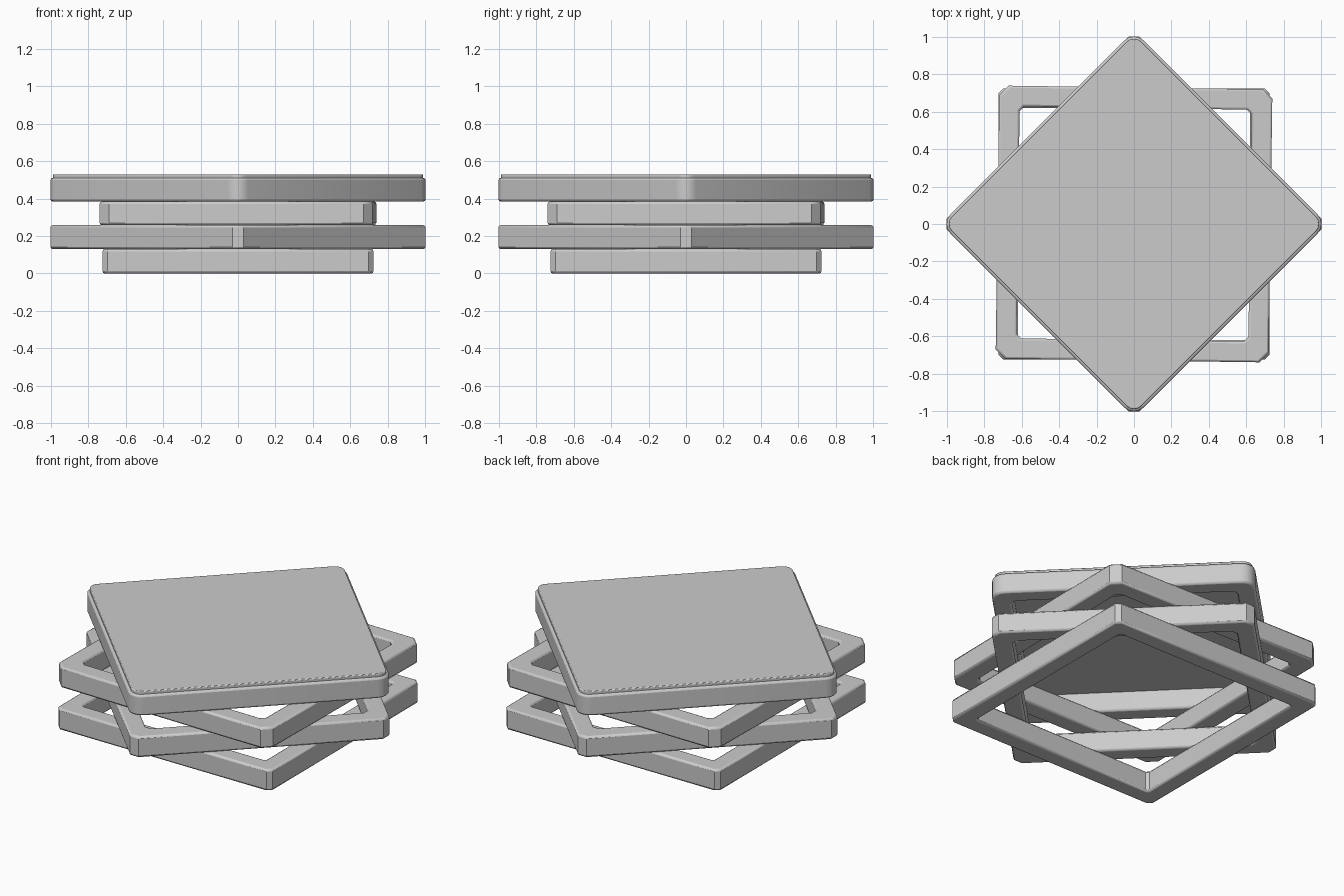
import bpy, bmesh
from math import sin, cos, pi, radians

if "Cube" in bpy.data.objects:
    bpy.data.objects.remove(bpy.data.objects["Cube"])


def corner_square(half, r, segs):
    """Square outline with corners cut or rounded by r."""
    pts = []
    for k in range(4):
        a0 = k * pi / 2
        c = half - r
        sx, sy = [(1, 1), (-1, 1), (-1, -1), (1, -1)][k]
        for i in range(segs + 1):
            a = a0 + i / segs * pi / 2
            pts.append((sx * c + r * cos(a), sy * c + r * sin(a)))
    return pts


def finish(name, bm, turn, bevel):
    bmesh.ops.recalc_face_normals(bm, faces=bm.faces)
    me = bpy.data.meshes.new(name)
    bm.to_mesh(me)
    bm.free()
    ob = bpy.data.objects.new(name, me)
    bpy.context.collection.objects.link(ob)
    ob.rotation_euler.z = radians(turn)
    m = ob.modifiers.new("soft_edges", 'BEVEL')
    m.width = bevel
    m.segments = 2
    m.limit_method = 'ANGLE'
    m.angle_limit = radians(50)
    bpy.ops.object.select_all(action='DESELECT')
    ob.select_set(True)
    bpy.context.view_layer.objects.active = ob
    bpy.ops.object.shade_smooth_by_angle(angle=radians(35))
    return ob


def frame(name, half, wall, r_out, r_in, segs, z0, z1, turn, bevel=0.012):
    bm = bmesh.new()
    outer = corner_square(half, r_out, segs)
    inner = corner_square(half - wall, r_in, segs)
    loops = [[bm.verts.new((x, y, z)) for x, y in p]
             for p, z in ((outer, z0), (outer, z1), (inner, z1), (inner, z0))]
    n = len(outer)
    for k in range(4):
        a, b = loops[k], loops[(k + 1) % 4]
        for i in range(n):
            j = (i + 1) % n
            bm.faces.new((a[i], a[j], b[j], b[i]))
    return finish(name, bm, turn, bevel)


def slab(name, half, r, segs, z0, z1, turn, bevel=0.005):
    bm = bmesh.new()
    f = bm.faces.new([bm.verts.new((x, y, z0)) for x, y in corner_square(half, r, segs)])
    ext = bmesh.ops.extrude_face_region(bm, geom=[f], use_keep_orig=True)
    top = [v for v in ext["geom"] if isinstance(v, bmesh.types.BMVert)]
    bmesh.ops.translate(bm, verts=top, vec=(0, 0, z1 - z0))
    return finish(name, bm, turn, bevel)


# Four stacked frames, alternately turned by an eighth
frame("bottom_frame", 0.724, 0.105, 0.025, 0.015, 1, 0.0, 0.13, 0)
frame("lower_middle_frame", 0.729, 0.105, 0.04, 0.03, 1, 0.13, 0.258, 45)
frame("upper_middle_frame", 0.73, 0.11, 0.05, 0.025, 1, 0.258, 0.384, -0.8)
frame("top_frame", 0.731, 0.105, 0.075, 0.04, 4, 0.384, 0.51, 45)

# Thin lid plate on the top frame
slab("lid_plate", 0.716, 0.055, 4, 0.505, 0.529, 45)
